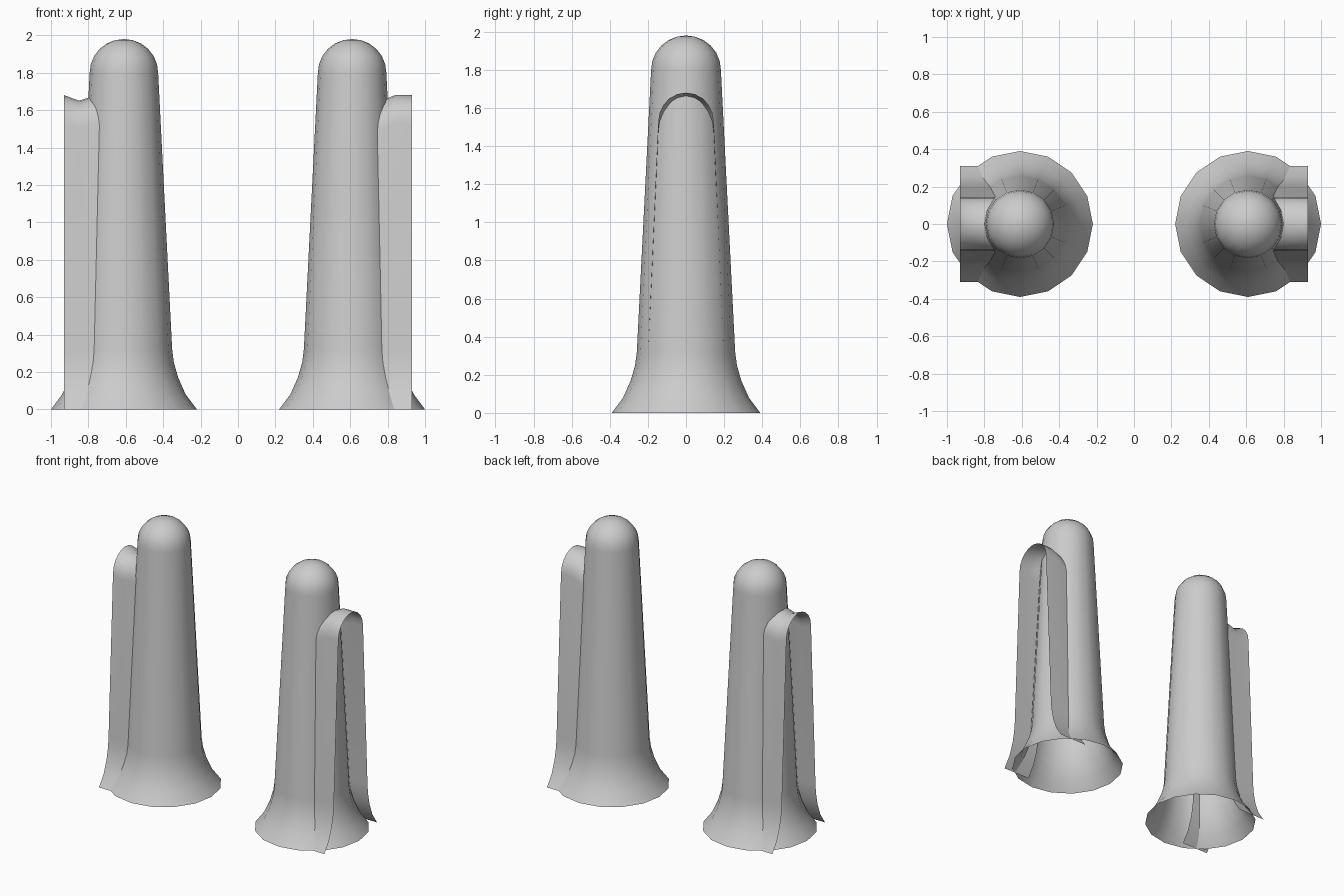
import bpy, bmesh, math

if "Cube" in bpy.data.objects:
    bpy.data.objects.remove(bpy.data.objects["Cube"])

CENTRE = 0.61


def finish(name, bm, angle=40):
    mesh = bpy.data.meshes.new(name)
    bm.to_mesh(mesh)
    bm.free()
    ob = bpy.data.objects.new(name, mesh)
    bpy.context.collection.objects.link(ob)
    bpy.context.view_layer.objects.active = ob
    ob.select_set(True)
    bpy.ops.object.shade_smooth_by_angle(angle=math.radians(angle))
    ob.select_set(False)
    return ob


def tower(name, cx, sides=16):
    # Flared foot, tapering shaft and rounded cap, open underneath
    prof = [(0.39, 0), (0.33, 0.08), (0.29, 0.17), (0.267, 0.25), (0.258, 0.32), (0.183, 1.8)]
    prof += [(0.183 * math.cos(a), 1.8 + 0.18 * math.sin(a))
             for a in (math.radians(15 * i) for i in range(1, 6))]
    bm = bmesh.new()
    rings = []
    for r, z in prof:
        rings.append([bm.verts.new((cx + r * math.cos(2 * math.pi * k / sides),
                                    r * math.sin(2 * math.pi * k / sides), z))
                      for k in range(sides)])
    for a, b in zip(rings, rings[1:]):
        for k in range(sides):
            n = (k + 1) % sides
            bm.faces.new((a[k], a[n], b[n], b[k]))
    tip = bm.verts.new((cx, 0, 1.98))
    for k in range(sides):
        bm.faces.new((rings[-1][k], rings[-1][(k + 1) % sides], tip))
    return finish(name, bm)


def arch(name, side, stations):
    # Thin arched hood running out of the tower; stations are (x, crown drop)
    leg = [(0.31, 0), (0.255, 0.08), (0.222, 0.17), (0.205, 0.25), (0.198, 0.32), (0.145, 1.53)]
    half = leg + [(0.145 * math.cos(a), 1.53 + 0.15 * math.sin(a))
                  for a in (math.radians(18 * i) for i in range(1, 5))]
    prof = half + [(0, 1.68)] + [(-y, z) for y, z in reversed(half)]
    bm = bmesh.new()
    rows = [[bm.verts.new((side * x, y, z - (drop if z > 1.5 else 0))) for y, z in prof]
            for x, drop in stations]
    for a, b in zip(rows, rows[1:]):
        for k in range(len(prof) - 1):
            f = (a[k], a[k + 1], b[k + 1], b[k])
            bm.faces.new(f if side < 0 else f[::-1])
    bmesh.ops.recalc_face_normals(bm, faces=bm.faces)
    # Keep the outside of the hood facing up
    crown = max(bm.faces, key=lambda f: f.calc_center_median().z)
    if crown.normal.z < 0:
        bmesh.ops.reverse_faces(bm, faces=bm.faces)
    return finish(name, bm)


# Two towers
tower("left_tower", -CENTRE)
tower("right_tower", CENTRE)

# Outer hoods: the left one dips mid-way, the right one slopes into the tower
arch("left_arch", -1, [(0.93, 0), (0.85, 0.03), (0.79, 0.01), (0.71, 0.01)])
arch("right_arch", 1, [(0.93, 0), (0.84, 0), (0.79, 0.02), (0.71, 0.07)])
